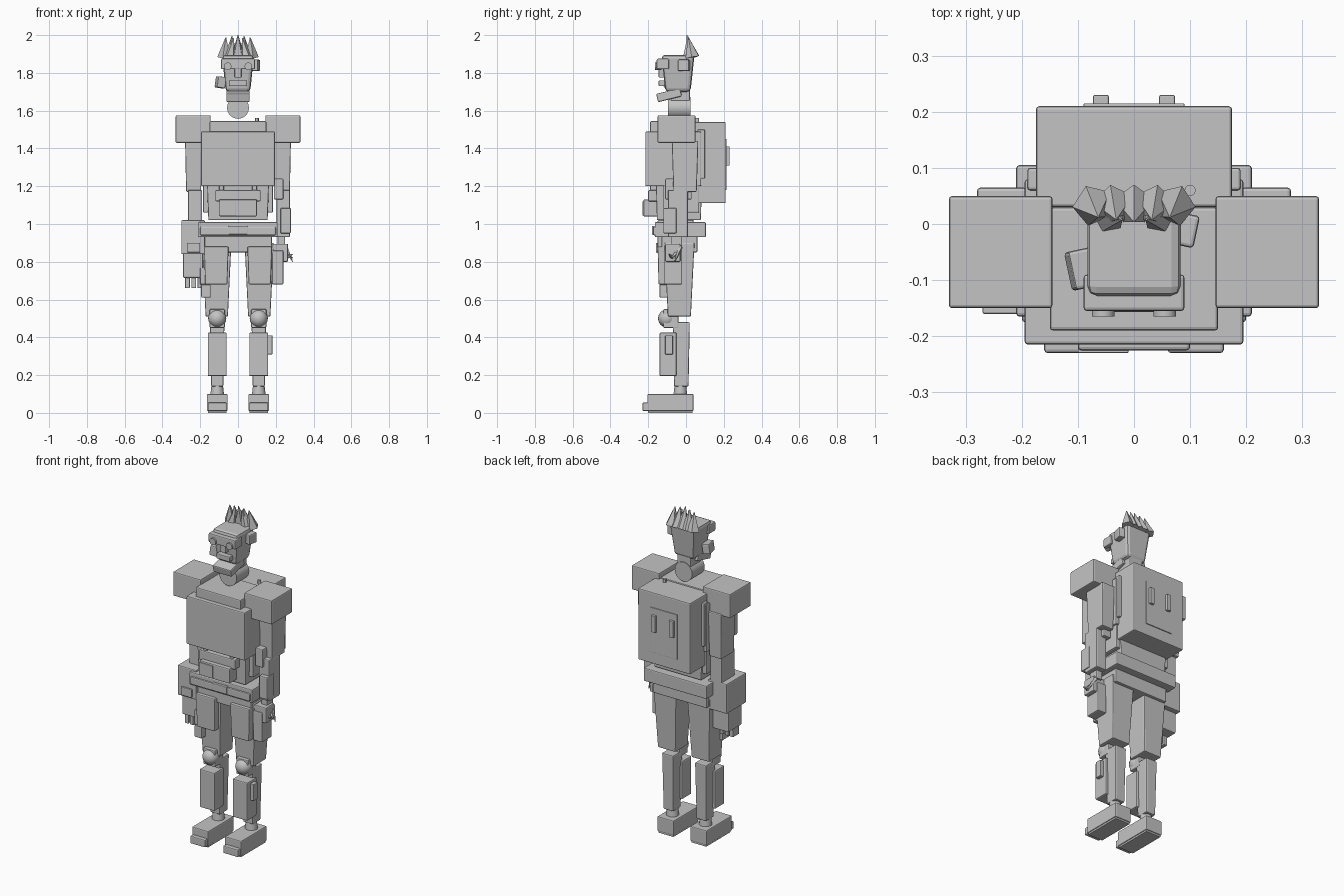
import bpy
import bmesh
from math import radians
from mathutils import Vector, Matrix

default_cube = bpy.data.objects.get("Cube")
if default_cube:
    bpy.data.objects.remove(default_cube, do_unlink=True)

grey = bpy.data.materials.new("plain_grey")
grey.use_nodes = True
grey_colour = (0.55, 0.55, 0.55, 1)
grey.diffuse_color = grey_colour
grey.node_tree.nodes["Principled BSDF"].inputs["Base Color"].default_value = grey_colour


def finish(name, mesh_builder, smooth=False):
    """Turn a bmesh into a named object with the shared material."""
    mesh = bpy.data.meshes.new(name)
    mesh_builder.to_mesh(mesh)
    mesh_builder.free()
    mesh.materials.append(grey)
    part = bpy.data.objects.new(name, mesh)
    bpy.context.collection.objects.link(part)
    if smooth:
        bpy.context.view_layer.objects.active = part
        part.select_set(True)
        bpy.ops.object.shade_smooth_by_angle()
        part.select_set(False)
    return part


def block(name, across, depth, height, taper=1.0, bevel=0.006, tilt=0, roll=0, turn=0):
    """Bevelled box between limits; taper scales the bottom end."""
    limits = (across, depth, height)
    centre = Vector([sum(pair) / 2 for pair in limits])
    size = Vector([pair[1] - pair[0] for pair in limits])
    bm = bmesh.new()
    bmesh.ops.create_cube(bm, size=1)
    for vert in bm.verts:
        scale = taper if vert.co.z < 0 else 1
        vert.co = Vector((vert.co.x * size.x * scale, vert.co.y * size.y * scale, vert.co.z * size.z))
    if bevel:
        bmesh.ops.bevel(bm, geom=bm.edges[:], offset=min(bevel, min(size) / 4),
                        segments=2, profile=0.5, affect='EDGES')
    spin = (Matrix.Rotation(radians(turn), 4, 'Z') @ Matrix.Rotation(radians(roll), 4, 'Y')
            @ Matrix.Rotation(radians(tilt), 4, 'X'))
    bmesh.ops.transform(bm, matrix=Matrix.Translation(centre) @ spin, verts=bm.verts)
    return finish(name, bm)


def pair(name, across, depth, height, **options):
    """Same box on the left and, mirrored, on the right."""
    block("left_" + name, across, depth, height, **options)
    block("right_" + name, (-across[1], -across[0]), depth, height, **options)


def rod(name, start, end, radius, tip=None, sides=24):
    """Cylinder or cone from start to end."""
    start, end = Vector(start), Vector(end)
    axis = end - start
    bm = bmesh.new()
    bmesh.ops.create_cone(bm, cap_ends=True, segments=sides, radius1=radius,
                          radius2=radius if tip is None else tip, depth=axis.length)
    spin = axis.to_track_quat('Z', 'Y').to_matrix().to_4x4()
    bmesh.ops.transform(bm, matrix=Matrix.Translation((start + end) / 2) @ spin, verts=bm.verts)
    return finish(name, bm, smooth=sides > 8)


def ball(name, centre, radius):
    bm = bmesh.new()
    bmesh.ops.create_uvsphere(bm, u_segments=20, v_segments=12, radius=radius)
    bmesh.ops.translate(bm, vec=centre, verts=bm.verts)
    return finish(name, bm, smooth=True)


# Torso
block("collar", (-.15, .15), (-.19, .03), (1.45, 1.545))
block("chest", (-.195, .195), (-.215, .08), (1.2, 1.49))
block("abdomen", (-.165, .165), (-.16, .085), (1.02, 1.25), taper=.95)
block("belly_plate", (-.12, .12), (-.2, -.14), (1.12, 1.18))
block("belly_pouch", (-.1, .1), (-.225, -.14), (1.04, 1.13))
block("belly_flap", (-.1, -.01), (-.23, -.22), (1.045, 1.12), bevel=.002)
pair("belly_clip", (.075, .1), (-.19, -.14), (1.16, 1.21))
pair("waist_guard", (.14, .185), (-.12, .07), (1.06, 1.24))

# Pelvis and belt
block("belt", (-.21, .21), (-.165, .105), (.93, 1.01))
block("belt_band", (-.2, .2), (-.175, .07), (.94, .985))
block("belt_buckle", (-.05, .05), (-.18, -.16), (.945, .99), bevel=.003)
block("pelvis", (-.18, .18), (-.13, .06), (.85, .94))

# Backpack
block("backpack", (-.175, .175), (.03, .21), (1.11, 1.54))
block("backpack_panel", (-.09, .09), (.2, .215), (1.18, 1.45), bevel=.002)
pair("backpack_strip", (.045, .073), (.2, .23), (1.31, 1.41), bevel=.003)
pair("backpack_strap", (.165, .19), (.06, .1), (1.24, 1.5), bevel=.005)
rod("aerial_stub", (.1, .06, 1.53), (.1, .06, 1.56), .01, sides=12)

# Shoulders and arms
pair("shoulder", (.145, .33), (-.15, .05), (1.43, 1.575))
pair("upper_arm", (.19, .28), (-.075, .065), (1.17, 1.44), taper=.88)
block("right_forearm", (-.265, -.19), (-.09, .04), (1.0, 1.18))
block("right_gauntlet", (-.3, -.175), (-.15, .04), (.84, 1.02))
block("gauntlet_badge", (-.27, -.2), (-.16, -.14), (.85, .9), bevel=.003)
block("right_hand", (-.29, -.185), (-.12, .01), (.715, .85))
for index in range(3):
    edge = -.28 + index * .033
    block(f"right_finger_{index}", (edge, edge + .025), (-.11, -.05), (.66, .73), bevel=.004)
block("right_thumb", (-.2, -.17), (-.13, -.09), (.68, .77), bevel=.004)
block("left_forearm", (.205, .275), (-.095, .01), (.93, 1.18))
block("left_wrist_box", (.225, .28), (-.12, -.05), (.95, 1.085))
block("left_elbow_guard", (.19, .24), (-.11, .03), (1.13, 1.24))
block("left_hand", (.18, .24), (-.115, -.02), (.68, .86))
block("left_hand_cuff", (.18, .265), (-.11, -.03), (.8, .895))
block("left_wrist", (.21, .25), (-.08, -.02), (.88, .95))
for index in range(3):
    rod(f"left_claw_{index}", (.25, -.03 - index * .02, .88 - index * .03),
        (.29, -.06 - index * .015, .8 + index * .02), .014, tip=.002, sides=5)

# Legs and feet
pair("thigh", (.035, .19), (-.115, .045), (.51, .9), taper=.76)
pair("thigh_plate", (.05, .18), (-.15, -.06), (.68, .88), taper=.9)
pair("knee_block", (.07, .15), (-.12, -.04), (.45, .55))
pair("shin", (.072, .148), (-.07, .02), (.14, .48), taper=.85)
pair("shin_plate", (.06, .16), (-.14, -.05), (.195, .425))
pair("foot", (.055, .165), (-.205, .04), (.01, .1))
pair("toe_cap", (.06, .16), (-.23, -.18), (.01, .055))
pair("sole", (.06, .16), (-.2, .035), (0, .02), bevel=.002)
for side, name in ((1, "left"), (-1, "right")):
    ball(name + "_knee", (side * .11, -.1, .5), .048)
    rod(name + "_ankle", (side * .11, -.03, .08), (side * .11, -.03, .15), .038, tip=.03)
block("left_shin_box", (.155, .182), (-.11, -.07), (.31, .41), bevel=.003)
block("right_thigh_box", (-.195, -.145), (-.14, -.07), (.61, .68))

# Neck and head
rod("neck", (0, -.095, 1.615), (0, .025, 1.615), .058)
block("head", (-.085, .085), (-.13, .045), (1.7, 1.895), taper=.76, bevel=.018)
block("brow", (-.09, .09), (-.155, -.09), (1.82, 1.875))
block("nose", (-.018, .018), (-.145, -.1), (1.775, 1.83), bevel=.004)
block("upper_lip", (-.045, .045), (-.145, -.1), (1.73, 1.76), bevel=.004)
block("jaw", (-.062, .062), (-.155, -.025), (1.66, 1.705), tilt=14)
block("throat", (-.045, .045), (-.08, .02), (1.65, 1.72))
for side, name in ((1, "left"), (-1, "right")):
    rod(name + "_eye", (side * .055, -.13, 1.835), (side * .055, -.165, 1.835), .02)
block("right_cheek_box", (-.115, -.07), (-.115, -.045), (1.72, 1.78), turn=12, roll=8)
block("left_ear_box", (.075, .112), (-.04, .018), (1.81, 1.87), turn=-12)

# Spiky hair
for index in range(-2, 3):
    rod(f"hair_spike_{index + 3}", (index * .036, .033, 1.882),
        (index * .032, .005 + abs(index) * .004, 2.0 - abs(index) * .006), .038, tip=.002, sides=5)
for index in (-1, 1):
    rod(f"hair_front_spike_{index + 2}", (index * .045, .012, 1.885),
        (index * .022, .008, 1.985), .03, tip=.002, sides=5)
